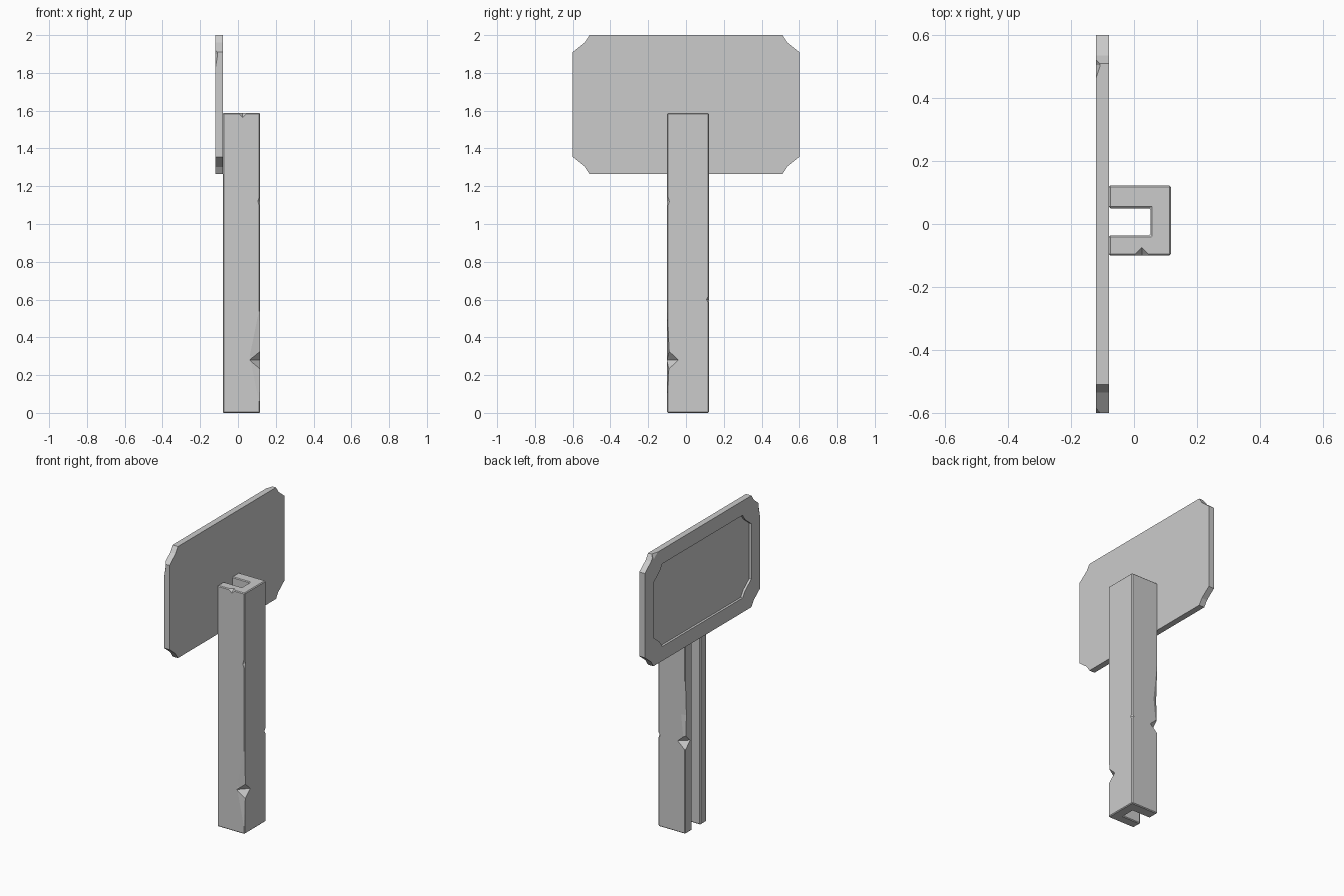
import bpy, bmesh
from mathutils import Vector

if "Cube" in bpy.data.objects:
    bpy.data.objects.remove(bpy.data.objects["Cube"])


def to_object(name, bm):
    bmesh.ops.recalc_face_normals(bm, faces=bm.faces)
    mesh = bpy.data.meshes.new(name)
    bm.to_mesh(mesh)
    bm.free()
    ob = bpy.data.objects.new(name, mesh)
    bpy.context.collection.objects.link(ob)
    return ob


def prism(name, points, direction, bevel=0):
    bm = bmesh.new()
    face = bm.faces.new([bm.verts.new(p) for p in points])
    new = bmesh.ops.extrude_face_region(bm, geom=[face], use_keep_orig=True)
    bmesh.ops.translate(bm, vec=direction,
                        verts=[g for g in new["geom"] if isinstance(g, bmesh.types.BMVert)])
    bmesh.ops.recalc_face_normals(bm, faces=bm.faces)
    if bevel:
        bmesh.ops.bevel(bm, geom=bm.edges[:], offset=bevel, segments=1, affect='EDGES')
    return to_object(name, bm)


def chip(centre, size):
    # octahedron centred on an edge, cuts a diamond-shaped nick
    bm = bmesh.new()
    for axis in range(3):
        for s in (-1, 1):
            p = Vector(centre)
            p[axis] += s * size[axis]
            bm.verts.new(p)
    bmesh.ops.convex_hull(bm, input=bm.verts)
    return to_object("chip_cutter", bm)


def carve(ob, cutters):
    for c in cutters:
        c.hide_render = True
        m = ob.modifiers.new("carve", 'BOOLEAN')
        m.operation, m.solver, m.object = 'DIFFERENCE', 'EXACT', c
    bpy.context.view_layer.update()
    dg = bpy.context.evaluated_depsgraph_get()
    mesh = bpy.data.meshes.new_from_object(ob.evaluated_get(dg))
    ob.modifiers.clear()
    ob.data = mesh
    for c in cutters:
        bpy.data.objects.remove(c)


def plaque_outline(x, w, h, zc=1.6325):
    # rectangle with notched corners, w and h are half sizes
    corner = [(w, h - 0.09), (w - 0.065, h - 0.038), (w - 0.09, h)]
    pts = corner + [(-y, z) for y, z in reversed(corner)]
    pts += [(-y, -z) for y, z in corner] + [(y, -z) for y, z in reversed(corner)]
    return [(x, y, zc + z) for y, z in pts]


# sign board with a sunken panel on its -x face and worn corners
board = prism("sign_board", plaque_outline(-0.12, 0.6, 0.3675), (0.04, 0, 0))
carve(board, [
    prism("panel_cutter", plaque_outline(-0.15, 0.508, 0.2725), (0.045, 0, 0)),
    chip((-0.12, -0.6, 1.9), (0.013, 0.02, 0.08)),
    chip((-0.12, 0.505, 2.0), (0.013, 0.04, 0.03)),
])

# post: channel section, slot open toward the board
section = [(-0.08, -0.1), (0.117, -0.1), (0.117, 0.122), (-0.08, 0.122),
           (-0.08, 0.05), (0.052, 0.05), (0.052, -0.036), (-0.08, -0.036)]
post = prism("post", [(x, y, 0) for x, y in section], (0, 0, 1.587), bevel=0.005)

# chips and long slivers worn out of the post edges
carve(post, [
    chip((0.117, -0.1, 0.28), (0.056, 0.06, 0.056)),
    chip((0.117, -0.1, 0.30), (0.055, 0.012, 0.27)),
    chip((-0.08, 0.122, 0.60), (0.055, 0.05, 0.05)),
    chip((-0.08, 0.122, 0.78), (0.03, 0.012, 0.28)),
    chip((0.117, 0.122, 0.60), (0.014, 0.014, 0.025)),
    chip((0.117, -0.1, 1.12), (0.012, 0.012, 0.04)),
    chip((0.025, -0.1, 1.587), (0.025, 0.025, 0.022)),
])
